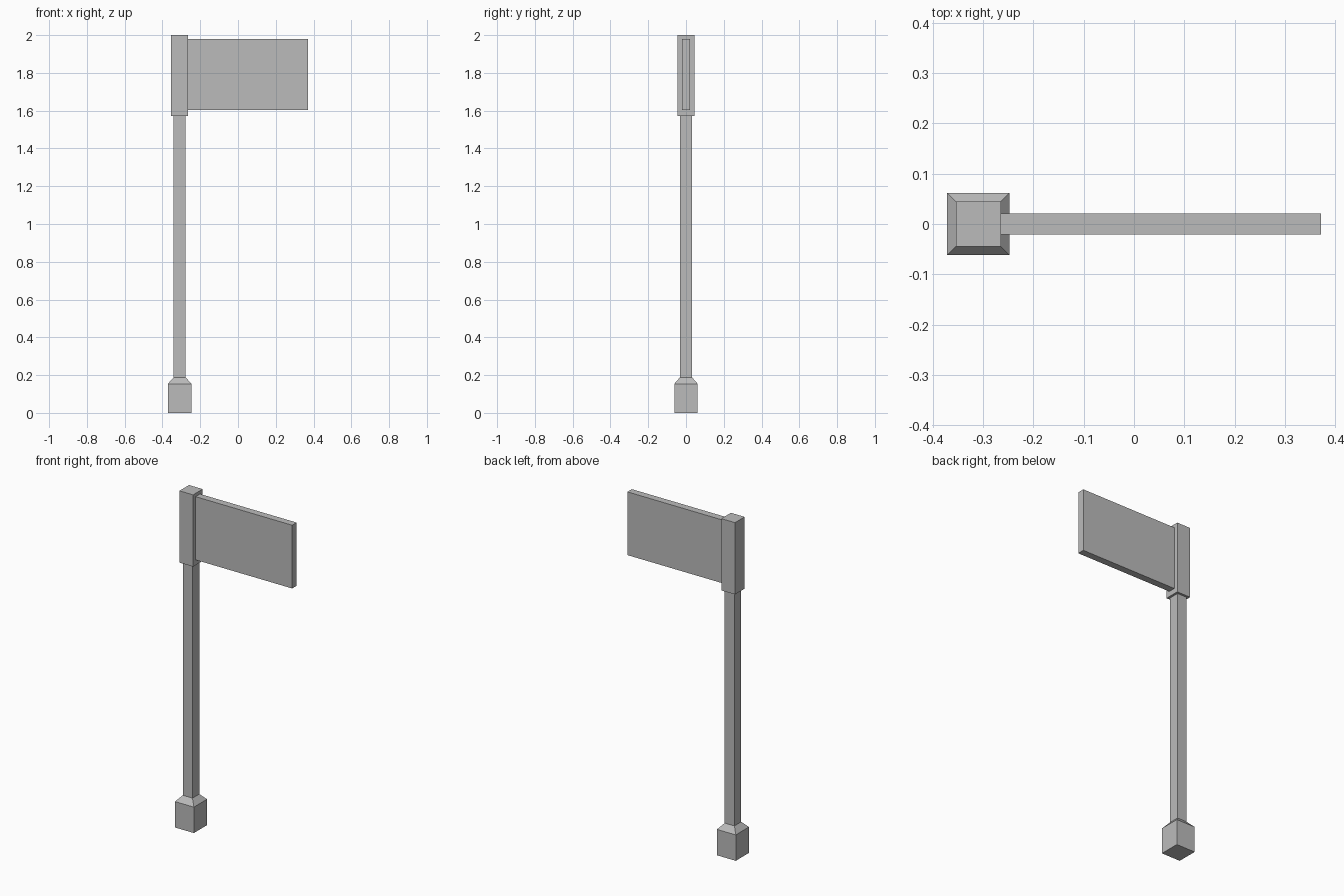
import bpy
import bmesh

cube = bpy.data.objects.get("Cube")
if cube:
    bpy.data.objects.remove(cube, do_unlink=True)

grey = bpy.data.materials.new("plain_grey")
grey.use_nodes = True
colour = (0.5, 0.5, 0.5, 1)
grey.diffuse_color = colour
grey.node_tree.nodes["Principled BSDF"].inputs["Base Color"].default_value = colour

POST_X = -0.309


def square_stack(name, sections):
    """Closed square column through (half width, height) sections."""
    bm = bmesh.new()
    rings = [[bm.verts.new((POST_X + sx * h, sy * h, z))
              for sx, sy in ((-1, -1), (1, -1), (1, 1), (-1, 1))]
             for h, z in sections]
    for low, high in zip(rings, rings[1:]):
        for i in range(4):
            j = (i + 1) % 4
            bm.faces.new((low[i], low[j], high[j], high[i]))
    bm.faces.new(rings[0][::-1])
    bm.faces.new(rings[-1])
    return finish(name, bm)


def box(name, low, high):
    bm = bmesh.new()
    bmesh.ops.create_cube(bm, size=1)
    for v in bm.verts:
        v.co = [a + (c + 0.5) * (b - a) for a, b, c in zip(low, high, v.co)]
    return finish(name, bm)


def finish(name, bm):
    bmesh.ops.recalc_face_normals(bm, faces=bm.faces)
    mesh = bpy.data.meshes.new(name)
    bm.to_mesh(mesh)
    bm.free()
    mesh.materials.append(grey)
    obj = bpy.data.objects.new(name, mesh)
    bpy.context.collection.objects.link(obj)
    return obj


# Footing with sloped shoulder
square_stack("base", [(0.062, 0), (0.062, 0.154), (0.032, 0.188)])
# Slim upright
square_stack("post", [(0.032, 0.188), (0.032, 1.573)])
# Thicker sleeve at the top that holds the sign
square_stack("sign_holder", [(0.045, 1.573), (0.045, 2)])
# Flat sign board reaching to the side
box("sign_panel", (POST_X + 0.045, -0.021, 1.604), (0.371, 0.021, 1.98))
